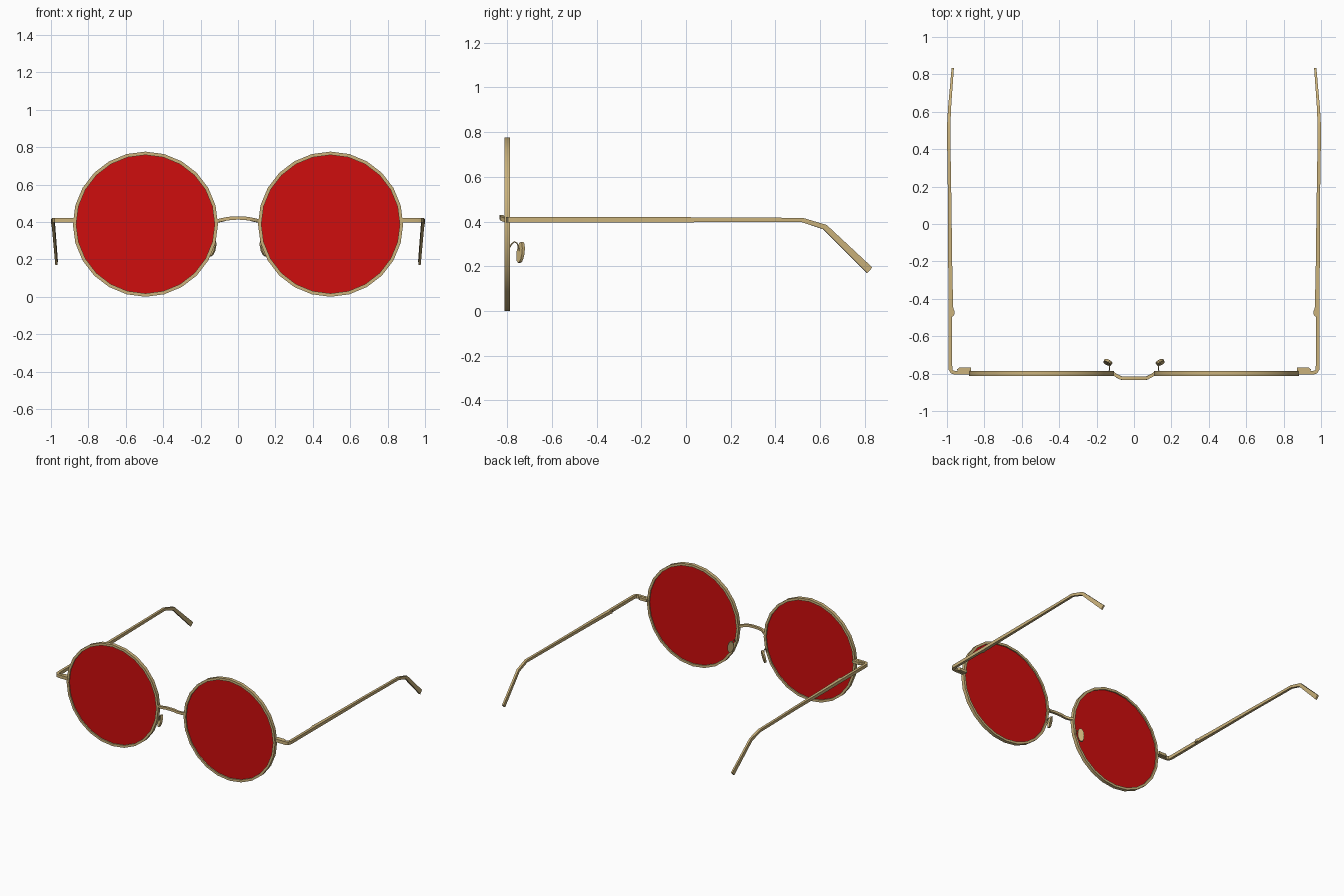
import bpy, bmesh, math
from mathutils import Vector, Matrix

if "Cube" in bpy.data.objects:
    bpy.data.objects.remove(bpy.data.objects["Cube"])


def material(name, rgb):
    m = bpy.data.materials.new(name)
    m.diffuse_color = (*rgb, 1)
    m.use_nodes = True
    m.node_tree.nodes["Principled BSDF"].inputs["Base Color"].default_value = m.diffuse_color
    return m


GOLD = material("pale gold metal", (0.60, 0.45, 0.20))
RED = material("red lens", (0.62, 0.004, 0.004))
CX, CY, CZ, R, SIDES = 0.495, -0.80, 0.388, 0.388, 24


def finish(bm, name, mat, mirror=True, angle=40):
    bmesh.ops.recalc_face_normals(bm, faces=bm.faces[:])
    me = bpy.data.meshes.new(name)
    bm.to_mesh(me)
    bm.free()
    ob = bpy.data.objects.new(name, me)
    bpy.context.collection.objects.link(ob)
    me.materials.append(mat)
    if mirror:
        ob.modifiers.new("mirror", 'MIRROR').use_mirror_merge = False
    bpy.ops.object.select_all(action='DESELECT')
    ob.select_set(True)
    bpy.context.view_layer.objects.active = ob
    bpy.ops.object.shade_smooth_by_angle(angle=math.radians(angle))
    return ob


def sweep(name, path, mirror=True, sides=4):
    """Sweep a box (or round) section along (x, y, z, half_width, half_height)."""
    bm = bmesh.new()
    pts = [Vector(p[:3]) for p in path]
    rings = []
    for i, p in enumerate(path):
        a, b = pts[max(i - 1, 0)], pts[min(i + 1, len(pts) - 1)]
        t = (b - a).normalized()
        side = t.cross(Vector((0, 0, 1)))
        side = side.normalized() if side.length > 0.05 else Vector((1, 0, 0))
        up = side.cross(t)
        k = math.sqrt(2) if sides == 4 else 1
        ring = []
        for j in range(sides):
            ang = 2 * math.pi * (j + 0.5) / sides
            ring.append(bm.verts.new(pts[i] + side * p[3] * k * math.cos(ang)
                                     + up * p[4] * k * math.sin(ang)))
        rings.append(ring)
    for r0, r1 in zip(rings, rings[1:]):
        for j in range(sides):
            n = (j + 1) % sides
            bm.faces.new((r0[j], r0[n], r1[n], r1[j]))
    bm.faces.new(rings[0])
    bm.faces.new(rings[-1])
    return finish(bm, name, GOLD, mirror, 35)


# lens rims: square section turned around each lens axis
bm = bmesh.new()
section = [(R, -0.013), (R, 0.013), (R - 0.018, 0.013), (R - 0.018, -0.013)]
rings = []
for i in range(SIDES):
    a = 2 * math.pi * i / SIDES
    rings.append([bm.verts.new((CX + r * math.cos(a), CY + y, CZ + r * math.sin(a)))
                  for r, y in section])
for i in range(SIDES):
    r0, r1 = rings[i], rings[(i + 1) % SIDES]
    for j in range(4):
        n = (j + 1) % 4
        bm.faces.new((r0[j], r0[n], r1[n], r1[j]))
finish(bm, "lens_rims", GOLD)

# lenses: thin discs set in the rims
bm = bmesh.new()
bmesh.ops.create_cone(bm, cap_ends=True, segments=SIDES, radius1=R - 0.012,
                      radius2=R - 0.012, depth=0.008,
                      matrix=Matrix.Translation((CX, CY, CZ))
                      @ Matrix.Rotation(math.pi / 2, 4, 'X'))
finish(bm, "lenses", RED)

# bridge: arched forward and up between the rims
half = [(0.115, -0.797, 0.405), (0.092, -0.812, 0.409), (0.068, -0.824, 0.415),
        (0.035, -0.825, 0.420)]
path = [(-x, y, z) for x, y, z in half] + [(0, -0.825, 0.421)] + half[::-1]
sweep("bridge", [(*p, 0.009, 0.009) for p in path], mirror=False)

# end pieces: from the rim round the corner to the hinge
sweep("end_pieces", [(x, y, 0.408, 0.010, 0.012) for x, y in
                     [(0.872, -0.795), (0.960, -0.795), (0.974, -0.790),
                      (0.981, -0.777), (0.982, -0.750), (0.982, -0.460)]])
# lug blocks behind the rim
sweep("rim_lugs", [(0.872, -0.785, 0.408, 0.019, 0.010),
                   (0.930, -0.785, 0.408, 0.019, 0.010),
                   (0.942, -0.789, 0.408, 0.013, 0.010)])

# hinge knuckles
sweep("hinges", [(0.972, -0.495, 0.408, 0.004, 0.009),
                 (0.970, -0.482, 0.408, 0.010, 0.009),
                 (0.970, -0.465, 0.408, 0.010, 0.009),
                 (0.972, -0.452, 0.408, 0.004, 0.009)])

# temples: long arms with bent ear tips
sweep("temples", [(0.979, -0.460, 0.408, 0.013, 0.012),
                  (0.982, -0.280, 0.408, 0.011, 0.012),
                  (0.985, 0.100, 0.408, 0.009, 0.011),
                  (0.989, 0.350, 0.407, 0.009, 0.010),
                  (0.991, 0.520, 0.407, 0.009, 0.010),
                  (0.986, 0.622, 0.375, 0.008, 0.012),
                  (0.970, 0.822, 0.182, 0.006, 0.017)])

# nose pad wires: hooked from rim to pad
sweep("pad_wires", [(x, y, z, 0.003, 0.003) for x, y, z in
                    [(0.133, -0.790, 0.283), (0.132, -0.780, 0.300),
                     (0.131, -0.768, 0.309), (0.132, -0.756, 0.303),
                     (0.136, -0.750, 0.285), (0.141, -0.745, 0.265)]], sides=6)

# nose pads: oval plates turned towards the nose
bm = bmesh.new()
bmesh.ops.create_cone(bm, cap_ends=True, segments=12, radius1=1, radius2=1, depth=1)
place = (Matrix.Translation((0.140, -0.740, 0.262))
         @ Matrix.Rotation(math.radians(12), 4, 'Y')
         @ Matrix.Rotation(math.radians(-8), 4, 'X')
         @ Matrix.Rotation(math.radians(32), 4, 'Z')
         @ Matrix.Rotation(math.pi / 2, 4, 'X')
         @ Matrix.Diagonal((0.022, 0.048, 0.014, 1)))
bmesh.ops.transform(bm, matrix=place @ Matrix.Identity(4), verts=bm.verts[:])
# a slight twist: the lower end sits further from the nose
for v in bm.verts:
    v.co.x += (0.262 - v.co.z) * 0.35
finish(bm, "nose_pads", GOLD)
